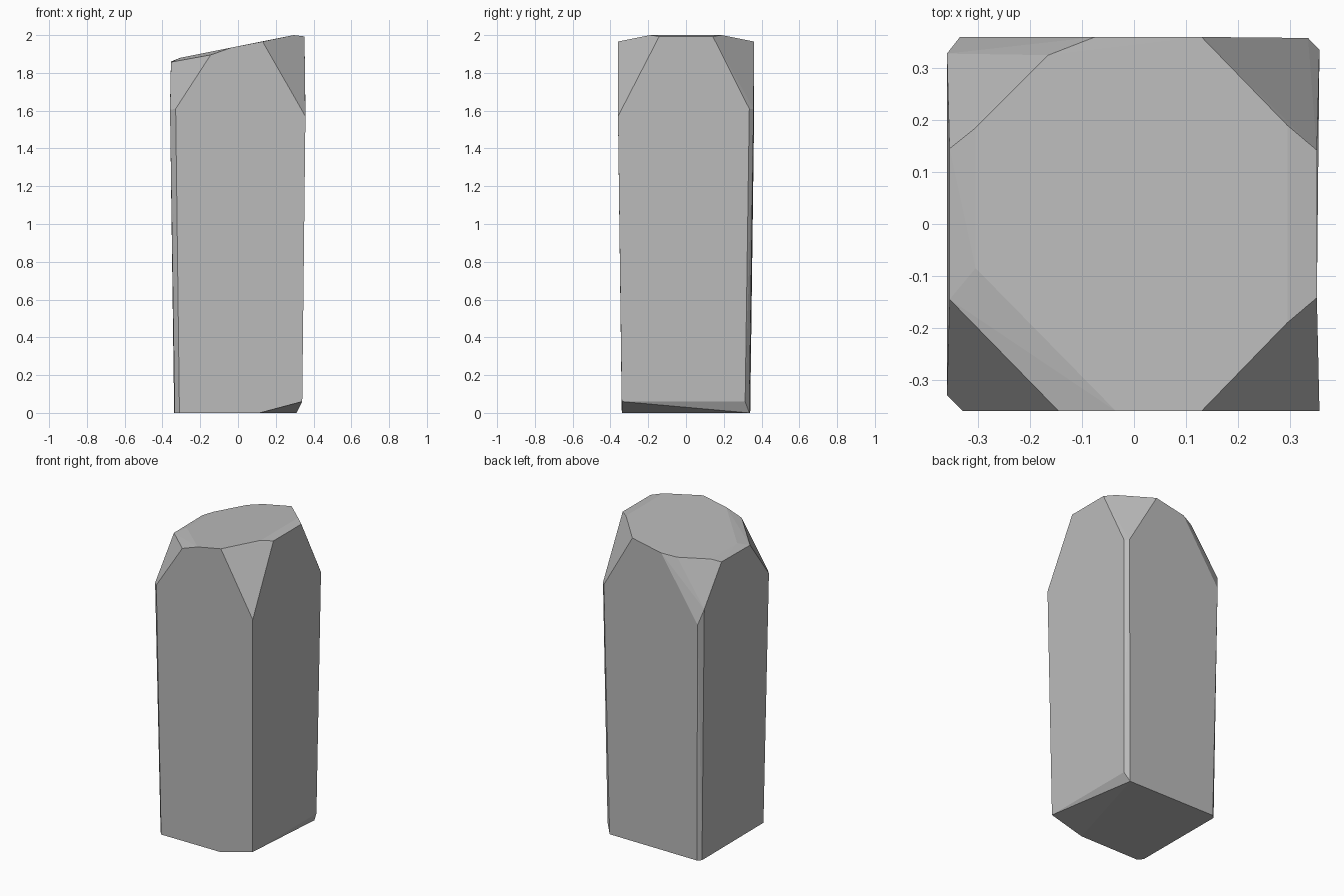
import bpy
import bmesh
from math import radians

# Remove the default cube
default_cube = bpy.data.objects.get("Cube")
if default_cube:
    bpy.data.objects.remove(default_cube, do_unlink=True)


def flat_material(name, colour):
    """One plain colour for both the viewport and a render."""
    material = bpy.data.materials.new(name)
    material.use_nodes = True
    material.diffuse_color = colour
    shader = material.node_tree.nodes["Principled BSDF"]
    shader.inputs["Base Color"].default_value = colour
    shader.inputs["Roughness"].default_value = 0.9
    return material


def faceted_stone(name, corners, material):
    """Wrap a flat-faced convex block around its corner points."""
    bm = bmesh.new()
    for corner in corners:
        bm.verts.new(corner)
    hull = bmesh.ops.convex_hull(bm, input=bm.verts)
    spare = [v for v in hull["geom_interior"] if isinstance(v, bmesh.types.BMVert)]
    bmesh.ops.delete(bm, geom=spare, context="VERTS")
    # Merge nearly level triangles into clean facets
    bmesh.ops.dissolve_limit(bm, angle_limit=radians(1.5),
                             verts=bm.verts, edges=bm.edges)
    bmesh.ops.recalc_face_normals(bm, faces=bm.faces)
    mesh = bpy.data.meshes.new(name)
    bm.to_mesh(mesh)
    bm.free()
    mesh.materials.append(material)
    stone = bpy.data.objects.new(name, mesh)
    bpy.context.collection.objects.link(stone)
    return stone


# Foot: narrow, with the underside chipped away along the +x edge
foot = [
    (-.335, -.31, 0), (-.31, -.34, 0), (.115, -.34, 0), (.34, -.34, .06),
    (.34, .313, .06), (.31, .335, 0), (-.315, .34, 0), (-.338, .32, 0),
]

# Shoulder: widest ring, where the corner chips begin
shoulder = [
    (-.36, -.33, 1.605), (-.33, -.36, 1.61), (.357, -.36, 1.57),
    (.357, .335, 1.61), (.335, .358, 1.61),
    (-.335, .36, 1.53), (-.36, .328, 1.625),
]

# Crown, +x half: the same chipped corner on front and back
crown = []
for side in (-1, 1):
    crown += [(.13, side * .36, 1.966), (.295, side * .19, 2),
              (.352, side * .142, 1.993)]

# Crown, -x half: lower, with uneven chips
crown += [
    (-.035, -.36, 1.934), (-.145, -.36, 1.895),
    (-.355, -.145, 1.857), (-.305, -.085, 1.88),
    (-.355, .145, 1.86), (-.305, .185, 1.88),
    (-.165, .325, 1.908), (-.075, .36, 1.925),
]

stone_grey = flat_material("stone grey", (.5, .5, .5, 1))
faceted_stone("stone_pillar", foot + shoulder + crown, stone_grey)
